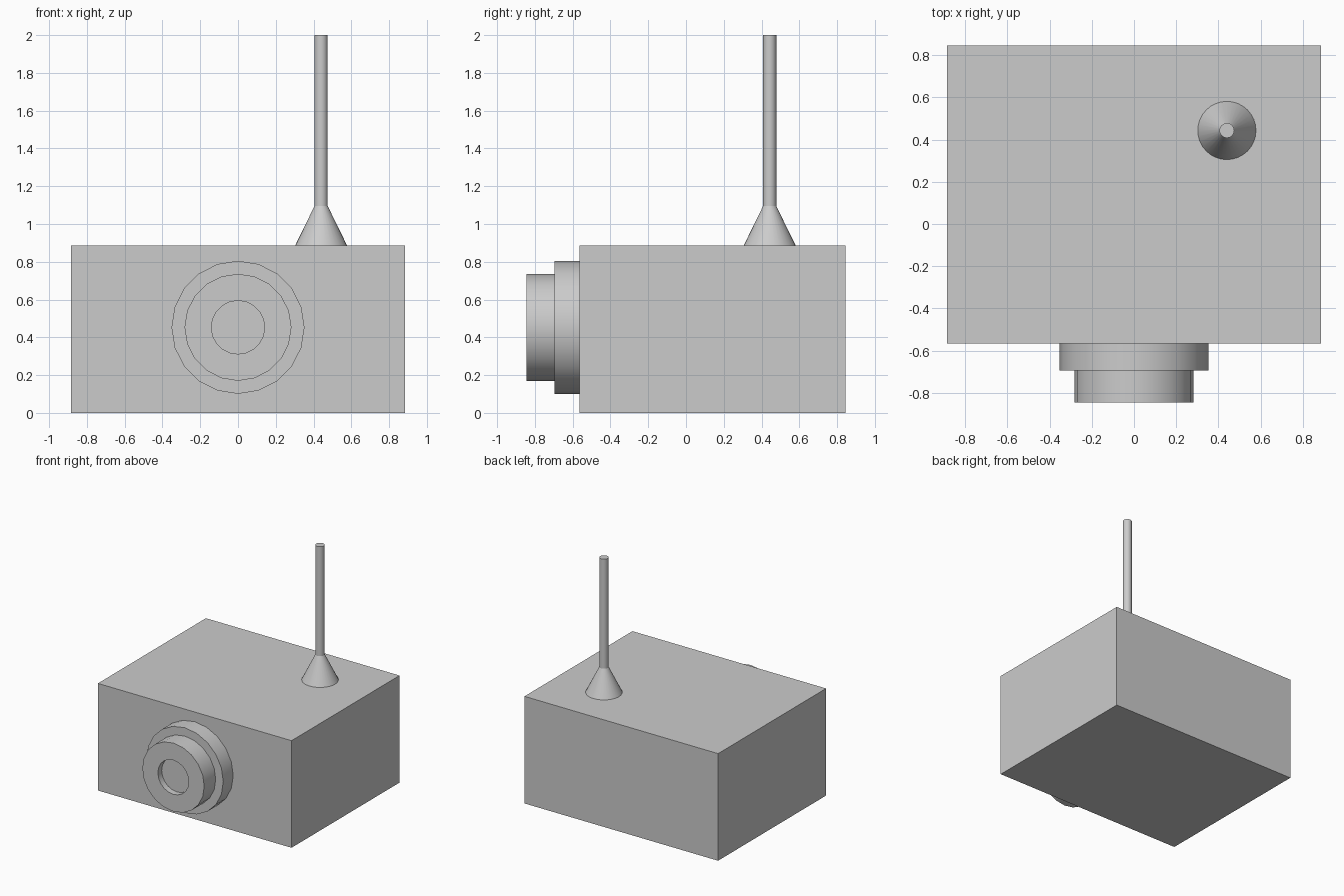
import bpy
import bmesh
from math import radians
from mathutils import Matrix

cube = bpy.data.objects.get("Cube")
if cube:
    bpy.data.objects.remove(cube, do_unlink=True)

grey = bpy.data.materials.new("plain_grey")
grey.use_nodes = True
colour = (0.6, 0.6, 0.6, 1)
grey.diffuse_color = colour
grey.node_tree.nodes["Principled BSDF"].inputs["Base Color"].default_value = colour


def add_part(name, bm, smooth=True):
    bmesh.ops.recalc_face_normals(bm, faces=bm.faces)
    mesh = bpy.data.meshes.new(name)
    bm.to_mesh(mesh)
    bm.free()
    mesh.materials.append(grey)
    obj = bpy.data.objects.new(name, mesh)
    bpy.context.collection.objects.link(obj)
    if smooth:
        bpy.ops.object.select_all(action="DESELECT")
        obj.select_set(True)
        bpy.context.view_layer.objects.active = obj
        bpy.ops.object.shade_smooth_by_angle(angle=radians(30))
    return obj


def cone_mesh(r1, r2, depth, sides, matrix):
    bm = bmesh.new()
    bmesh.ops.create_cone(bm, cap_ends=True, segments=sides, radius1=r1,
                          radius2=r2, depth=depth, matrix=matrix)
    return bm


def forward_disc(radius, y_front, y_back):
    # Cylinder along y, its cap facing the front
    place = Matrix.Translation((0, (y_front + y_back) / 2, LENS_Z))
    return cone_mesh(radius, radius, y_back - y_front, 20,
                     place @ Matrix.Rotation(radians(90), 4, "X"))


def upright(r1, r2, z0, z1):
    place = Matrix.Translation((0.44, 0.443, (z0 + z1) / 2))
    return cone_mesh(r1, r2, z1 - z0, 32, place)


LENS_Z = 0.453
BODY_TOP = 0.885

# Box body
bm = bmesh.new()
bmesh.ops.create_cube(bm, size=1, matrix=Matrix.Translation((0, 0.14, BODY_TOP / 2))
                      @ Matrix.Diagonal((1.77, 1.41, BODY_TOP, 1)))
add_part("body", bm, smooth=False)

# Stepped lens: wide mounting ring, then narrower barrel
add_part("lens_ring", forward_disc(0.352, -0.695, -0.565))
bm = forward_disc(0.283, -0.845, -0.695)

# Round recess in the barrel front
front = min(bm.faces, key=lambda f: f.calc_center_median().y)
bmesh.ops.inset_region(bm, faces=[front], thickness=0.14, use_even_offset=True)
hole = bmesh.ops.extrude_face_region(bm, geom=[front])["geom"]
bmesh.ops.delete(bm, geom=[front], context="FACES_ONLY")
bmesh.ops.translate(bm, vec=(0, 0.05, 0),
                    verts=[v for v in hole if isinstance(v, bmesh.types.BMVert)])
add_part("lens_barrel", bm)

# Antenna with flared foot
add_part("antenna_foot", upright(0.138, 0.035, BODY_TOP, 1.095))
add_part("antenna_rod", upright(0.035, 0.035, 1.095, 2))
